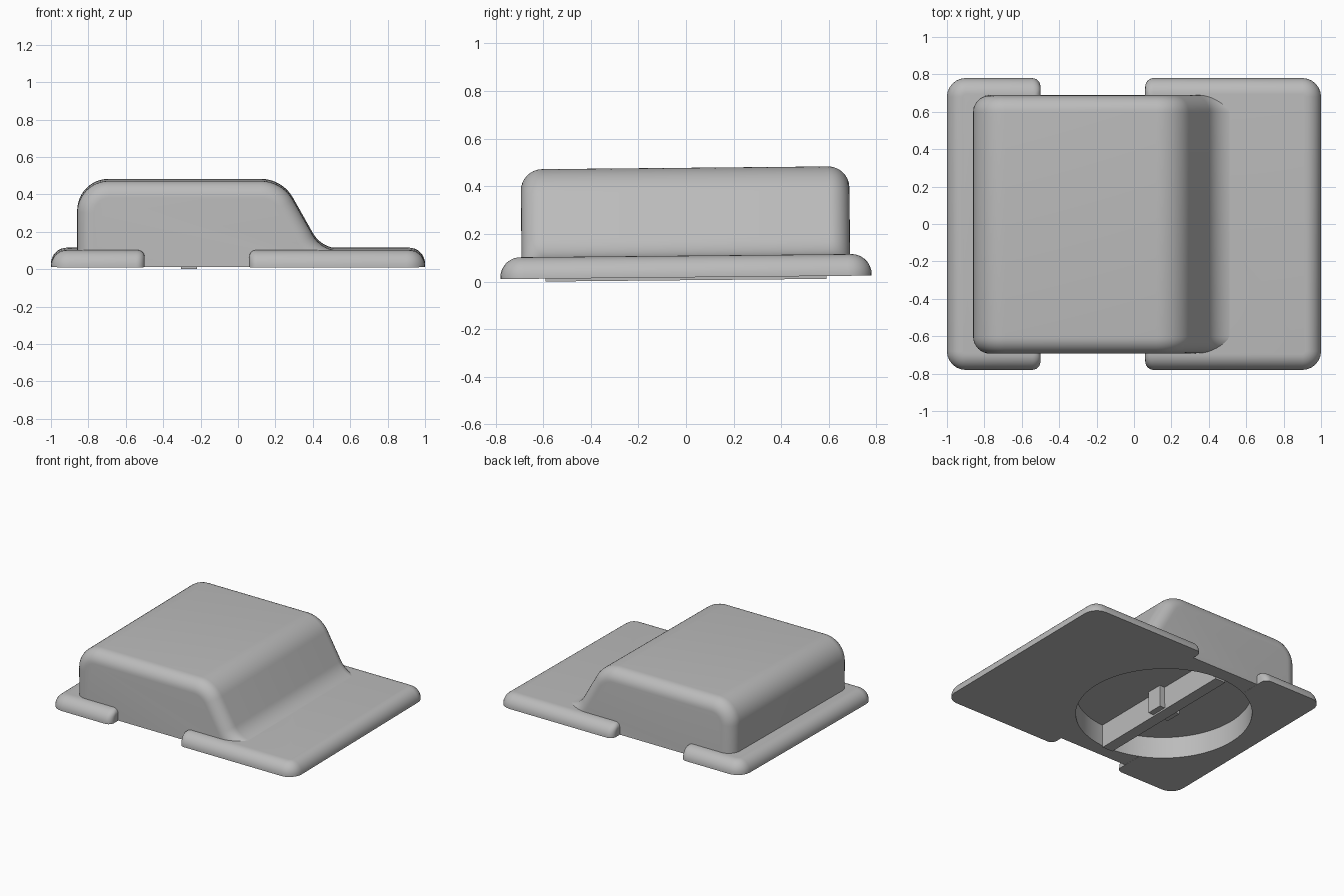
import bpy
import bmesh
from math import sin, cos, radians, sqrt
from mathutils import Matrix

if "Cube" in bpy.data.objects:
    bpy.data.objects.remove(bpy.data.objects["Cube"], do_unlink=True)

grey = bpy.data.materials.new("plain grey")
grey.use_nodes = True
GREY = (0.5, 0.5, 0.5, 1)
grey.diffuse_color = GREY
grey.node_tree.nodes["Principled BSDF"].inputs["Base Color"].default_value = GREY

# The whole shell leans up slightly toward the back
TILT = Matrix.Translation((0, 0, 0.0175)) @ Matrix.Rotation(radians(0.55), 4, "X")
PLATE_TOP = 0.091
HUB_X = -0.262


def finish(bm, name):
    bmesh.ops.recalc_face_normals(bm, faces=bm.faces)
    mesh = bpy.data.meshes.new(name)
    bm.to_mesh(mesh)
    bm.free()
    mesh.materials.append(grey)
    obj = bpy.data.objects.new(name, mesh)
    bpy.context.collection.objects.link(obj)
    return obj


def loft(rings, name):
    """Skin equal-length closed rings and cap both ends."""
    bm = bmesh.new()
    loops = [[bm.verts.new(p) for p in ring] for ring in rings]
    for a, b in zip(loops, loops[1:]):
        for i in range(len(a)):
            j = (i + 1) % len(a)
            bm.faces.new((a[i], a[j], b[j], b[i]))
    bm.faces.new(loops[0])
    bm.faces.new(loops[-1])
    return finish(bm, name)


def box(name, size, centre):
    bm = bmesh.new()
    bmesh.ops.create_cube(bm, size=1, matrix=Matrix.Translation(centre) @ Matrix.Diagonal((*size, 1)))
    return finish(bm, name)


def arc(cx, cz, r, start, end, steps=12):
    """Points with outward normals; negative r gives a concave sweep."""
    out = []
    for i in range(steps + 1):
        a = radians(start + (end - start) * i / steps)
        out.append((cx + r * cos(a), cz + r * sin(a), cos(a), sin(a)))
    return out


def body():
    """Hump with a sloping left side and rounded front and back rims."""
    side = [(-0.86, 0, -1, 0)]
    side += arc(-0.69, 0.29, 0.17, 180, 90)
    side += arc(0.12, 0.26, 0.20, 90, 30)
    side += arc(0.54, 0.248, -0.16, 30, 90)
    half_y, rim, steps = 0.69, 0.09, 8
    levels = []
    for i in range(steps + 1):
        a = radians(90 * i / steps)
        levels.append((half_y - rim + rim * sin(a), rim * (1 - cos(a))))
    sections = [(-y, d) for y, d in reversed(levels)] + levels
    rings = []
    for y, d in sections:
        ring = [(x - nx * d, y, max(z - nz * d, 0.003)) for x, z, nx, nz in side]
        ring[0] = (ring[0][0], y, 0.001)
        ring.append((ring[-1][0], y, 0.001))
        rings.append(ring)
    return loft(rings, "body")


def end_plate(name, inner, outer):
    """Flange with a broad round on its outer rim and a small one inside."""
    s = 1 if outer > inner else -1
    big, small, half_y = 0.085, 0.035, 0.78

    def inset(r, z):
        h = max(0, z - (PLATE_TOP - r))
        return r - sqrt(max(0, r * r - h * h))

    heights = [0] + [PLATE_TOP - big + big * sin(radians(10 * i)) for i in range(10)]
    rings = []
    for z in heights:
        do, di = inset(big, z), inset(small, z)
        xo, xi, y = outer - s * do, inner + s * di, half_y - do
        ro, ri = max(0.10 - do, 0.012), max(0.045 - di, 0.01)
        ring = []
        for x, sy, r, start in ((xo, 1, ro, 0), (xi, 1, ri, 90), (xi, -1, ri, 180), (xo, -1, ro, 270)):
            sx = 1 if x == xo else -1
            for i in range(7):
                a = radians(start + 15 * i)
                ring.append((x + s * r * (cos(a) - sx), sy * (y - r) + r * sin(a), z))
        rings.append(ring)
    return loft(rings, name)


shell = [body(), end_plate("left_end_plate", 0.06, 1), end_plate("right_end_plate", -0.5, -1)]

# Round recess cut up into the underside
bm = bmesh.new()
bmesh.ops.create_cone(bm, cap_ends=True, segments=96, radius1=0.592, radius2=0.592, depth=0.32,
                      matrix=Matrix.Translation((HUB_X, 0, 0)))
cutter = finish(bm, "recess_cutter")
cutter.hide_render = True
for obj in shell:
    mod = obj.modifiers.new("recess", "BOOLEAN")
    mod.operation = "DIFFERENCE"
    mod.solver = "EXACT"
    mod.object = cutter
    bpy.context.view_layer.objects.active = obj
    bpy.ops.object.modifier_apply(modifier="recess")
bpy.data.objects.remove(cutter, do_unlink=True)

# Grip bar and square hub inside the recess
low, high = -0.012, 0.165
mid, tall = (low + high) / 2, high - low
grip = [box("grip_bar", (0.085, 1.18, tall), (HUB_X, 0, mid)),
        box("grip_hub", (0.17, 0.12, tall - 0.012), (HUB_X, 0, mid + 0.006))]

for obj in shell + grip:
    obj.data.transform(TILT)
    bpy.ops.object.select_all(action="DESELECT")
    obj.select_set(True)
    bpy.context.view_layer.objects.active = obj
    bpy.ops.object.shade_smooth_by_angle(angle=radians(35))
